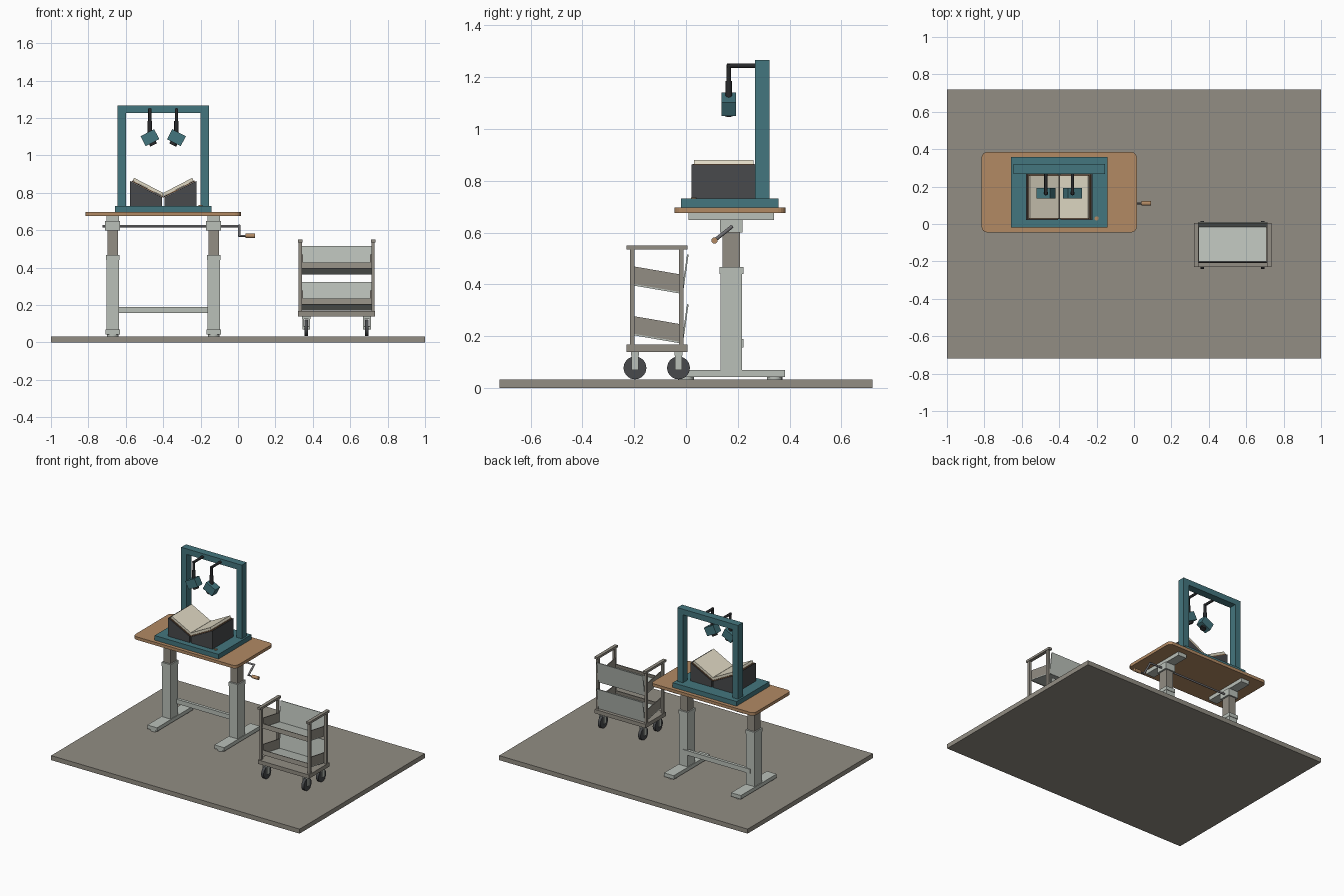
import bpy, bmesh, math
from mathutils import Vector, Matrix

if "Cube" in bpy.data.objects:
    bpy.data.objects.remove(bpy.data.objects["Cube"])


def material(name, r, g, b):
    """Flat material from 0-255 display values, stored as linear."""
    col = [((c / 255 + 0.055) / 1.055) ** 2.4 for c in (r, g, b)] + [1]
    m = bpy.data.materials.new(name)
    m.use_nodes = True
    m.diffuse_color = col
    m.node_tree.nodes["Principled BSDF"].inputs["Base Color"].default_value = col
    return m


STONE = material("warm grey", 146, 141, 131)
LIGHT = material("light grey", 186, 192, 185)
WOOD = material("wood", 178, 138, 100)
TEAL = material("teal", 68, 118, 126)
DARK = material("charcoal", 72, 74, 76)
BLACK = material("black", 40, 41, 43)
CREAM = material("paper", 224, 217, 196)
COVER = material("brown cover", 120, 88, 62)
STEEL = material("steel", 112, 111, 114)


def finish(name, bm, mat, smooth=False):
    bmesh.ops.recalc_face_normals(bm, faces=bm.faces)
    for f in bm.faces:
        f.smooth = smooth and len(f.verts) == 4
    if smooth:
        for e in bm.edges:
            e.smooth = all(len(f.verts) == 4 for f in e.link_faces)
    me = bpy.data.meshes.new(name)
    bm.to_mesh(me)
    bm.free()
    me.materials.append(mat)
    ob = bpy.data.objects.new(name, me)
    bpy.context.collection.objects.link(ob)
    return ob


def box(name, mat, x, y, z, corner=0, tilt=0):
    """Box from (min, max) spans, with optional rounded upright edges."""
    lo, hi = Vector((x[0], y[0], z[0])), Vector((x[1], y[1], z[1]))
    bm = bmesh.new()
    bmesh.ops.create_cube(bm, size=1, matrix=Matrix.Diagonal((*(hi - lo), 1)))
    if corner:
        up = [e for e in bm.edges if abs((e.verts[0].co - e.verts[1].co).z) > 1e-4]
        bmesh.ops.bevel(bm, geom=up, offset=corner, segments=4, profile=0.5, affect='EDGES')
    ob = finish(name, bm, mat)
    ob.location = (lo + hi) / 2
    ob.rotation_euler.y = tilt
    return ob


def rod(name, mat, a, b, r, sides=16):
    a, b = Vector(a), Vector(b)
    turn = (b - a).to_track_quat('Z', 'Y').to_matrix().to_4x4()
    bm = bmesh.new()
    bmesh.ops.create_cone(bm, cap_ends=True, segments=sides, radius1=r, radius2=r,
                          depth=(b - a).length,
                          matrix=Matrix.Translation((a + b) / 2) @ turn)
    return finish(name, bm, mat, True)


def prism(name, mat, pts, lo, hi, axis):
    """Profile (x,z) pushed along y, or (y,z) pushed along x."""
    bm = bmesh.new()
    at = (lambda p, t: (t, p[0], p[1])) if axis == "x" else (lambda p, t: (p[0], t, p[1]))
    face = bm.faces.new([bm.verts.new(at(p, lo)) for p in pts])
    new = bmesh.ops.extrude_face_region(bm, geom=[face])["geom"]
    shift = Vector(at((0, 0), hi - lo))
    bmesh.ops.translate(bm, vec=shift, verts=[v for v in new if isinstance(v, bmesh.types.BMVert)])
    return finish(name, bm, mat)


def slab(name, mat, a, b, t, lo, hi):
    """Thin tilted sheet from a to b in the yz plane."""
    a, b = Vector(a), Vector(b)
    d = (b - a).normalized()
    n = Vector((-d.y, d.x)) * t
    return prism(name, mat, [a, b, b + n, a + n], lo, hi, "x")


def around(c, half):
    return (c - half, c + half)


# Floor
box("floor", STONE, (-1, 1), (-0.72, 0.72), (0, 0.033))

# Height adjustable desk
CX, CY = -0.4, 0.175
box("desk_top", WOOD, (-0.815, 0.015), (-0.045, 0.385), (0.675, 0.697), corner=0.03)
for side, s in (("right", -1), ("left", 1)):
    x = CX + 0.27 * s
    box(side + "_foot", LIGHT, around(x, 0.039), (-0.03, 0.382), (0.043, 0.07))
    for y in (0.0, 0.342):
        rod(side + "_foot_pad", LIGHT, (x, y, 0.033), (x, y, 0.044), 0.03)
    box(side + "_outer_column", LIGHT, around(x, 0.034), around(CY, 0.042), (0.07, 0.45))
    box(side + "_collar", LIGHT, around(x, 0.037), around(CY, 0.046), (0.44, 0.467))
    box(side + "_inner_column", STONE, around(x, 0.028), around(CY, 0.034), (0.46, 0.61))
    box(side + "_gear_head", LIGHT, around(x, 0.04), around(CY, 0.044), (0.6, 0.65))
    box(side + "_top_beam", LIGHT, around(x, 0.034), (0.01, 0.34), (0.648, 0.676))
box("cross_bar", LIGHT, around(CX, 0.27), (0.2, 0.222), (0.157, 0.19))

# Crank
rod("crank_shaft", STEEL, (-0.725, CY, 0.622), (0.01, CY, 0.622), 0.007, 6)
rod("crank_arm", STEEL, (0.007, CY + 0.004, 0.625), (0.007, 0.11, 0.57), 0.007)
rod("crank_pin", STEEL, (0.002, 0.11, 0.57), (0.045, 0.11, 0.57), 0.005)
rod("crank_handle", WOOD, (0.04, 0.11, 0.57), (0.09, 0.11, 0.57), 0.012)

# Scanner base and gantry
box("scanner_base", TEAL, around(CX, 0.257), (-0.02, 0.358), (0.697, 0.731))
for side, s in (("right", -1), ("left", 1)):
    box(side + "_gantry_post", TEAL, around(CX + 0.222 * s, 0.022), (0.267, 0.322), (0.731, 1.226))
box("gantry_beam", TEAL, around(CX, 0.244), (0.267, 0.322), (1.226, 1.267))
rod("scan_button", WOOD, (-0.2, 0.03, 0.73), (-0.2, 0.03, 0.736), 0.011)

# Book cradle, open book and cameras, mirrored about the gantry centre
TILT = math.radians(27)
for side, s in (("right", -1), ("left", 1)):
    def half(pts):
        return [(CX + s * d, z) for d, z in pts]
    prism(side + "_cradle", DARK, half([(0.006, 0.731), (0.178, 0.731), (0.178, 0.864), (0.006, 0.776)]),
          0.022, 0.267, "y")
    prism(side + "_book_cover", COVER, half([(0, 0.774), (0, 0.78), (0.167, 0.866), (0.17, 0.861)]),
          0.026, 0.264, "y")
    prism(side + "_pages", CREAM, half([(0.001, 0.781), (0.001, 0.8), (0.155, 0.88), (0.163, 0.865)]),
          0.03, 0.26, "y")

    x, y, z = CX + 0.071 * s, 0.165, 1.095
    box(side + "_camera", TEAL, around(x, 0.041), around(y, 0.028), around(z, 0.03), tilt=TILT * s)
    aim = Vector((-s * math.sin(TILT), 0, -math.cos(TILT)))
    c = Vector((x, y, z))
    rod(side + "_lens", BLACK, c + aim * 0.028, c + aim * 0.044, 0.02)
    rod(side + "_arm", BLACK, (x, 0.27, 1.244), (x, y - 0.007, 1.244), 0.009)
    rod(side + "_arm_drop", BLACK, (x, y, 1.25), (x, y, 1.14), 0.009)
    rod(side + "_arm_joint", BLACK, (x, y, 1.185), (x, y, 1.12), 0.012)

# Book cart frame
KX = 0.527
box("cart_base", STONE, around(KX, 0.205), (-0.23, 0.005), (0.14, 0.168))
for side, s in (("right", -1), ("left", 1)):
    x = KX + 0.195 * s
    box(side + "_cart_rail", STONE, around(x, 0.012), (-0.23, 0.005), (0.535, 0.551))
    for end, y in (("front", -0.208), ("back", -0.018)):
        box(f"{side}_{end}_cart_post", STONE, around(x, 0.009), around(y, 0.009), (0.165, 0.537))

    # Casters
    for end, y in (("front", -0.197), ("back", -0.029)):
        name, wx = f"{side}_{end}_caster", KX + 0.162 * s
        rod(name + "_wheel", DARK, (wx - 0.01, y, 0.078), (wx + 0.01, y, 0.078), 0.044, 28)
        rod(name + "_axle", LIGHT, (wx - 0.02, y, 0.078), (wx + 0.02, y, 0.078), 0.009)
        box(name + "_yoke", LIGHT, around(wx, 0.022), around(y, 0.016), (0.125, 0.141))
        for t in (-1, 1):
            box(name + "_fork", LIGHT, around(wx + 0.017 * t, 0.004), around(y, 0.013), (0.07, 0.128))

# Tilted cart shelves
for level, dz in (("upper", 0), ("lower", -0.192)):
    lo, hi = KX - 0.186, KX + 0.186
    slab(level + "_shelf", LIGHT, (-0.203, 0.396), (-0.016, 0.364), 0.006, lo, hi)
    slab(level + "_back_panel", LIGHT, (-0.012, 0.364), (0.01, 0.515), 0.006, lo, hi)
    slab(level + "_front_lip", STONE, (-0.203, 0.394), (-0.198, 0.426), 0.006, lo, hi)
    for side, x in (("right", lo), ("left", hi - 0.006)):
        prism(f"{level}_{side}_end_panel", STONE,
              [(-0.203, 0.398), (-0.017, 0.366), (-0.017, 0.438), (-0.203, 0.47)],
              x, x + 0.006, "x")
    if dz:
        for ob in bpy.data.objects:
            if ob.name.startswith(level):
                ob.location.z += dz
